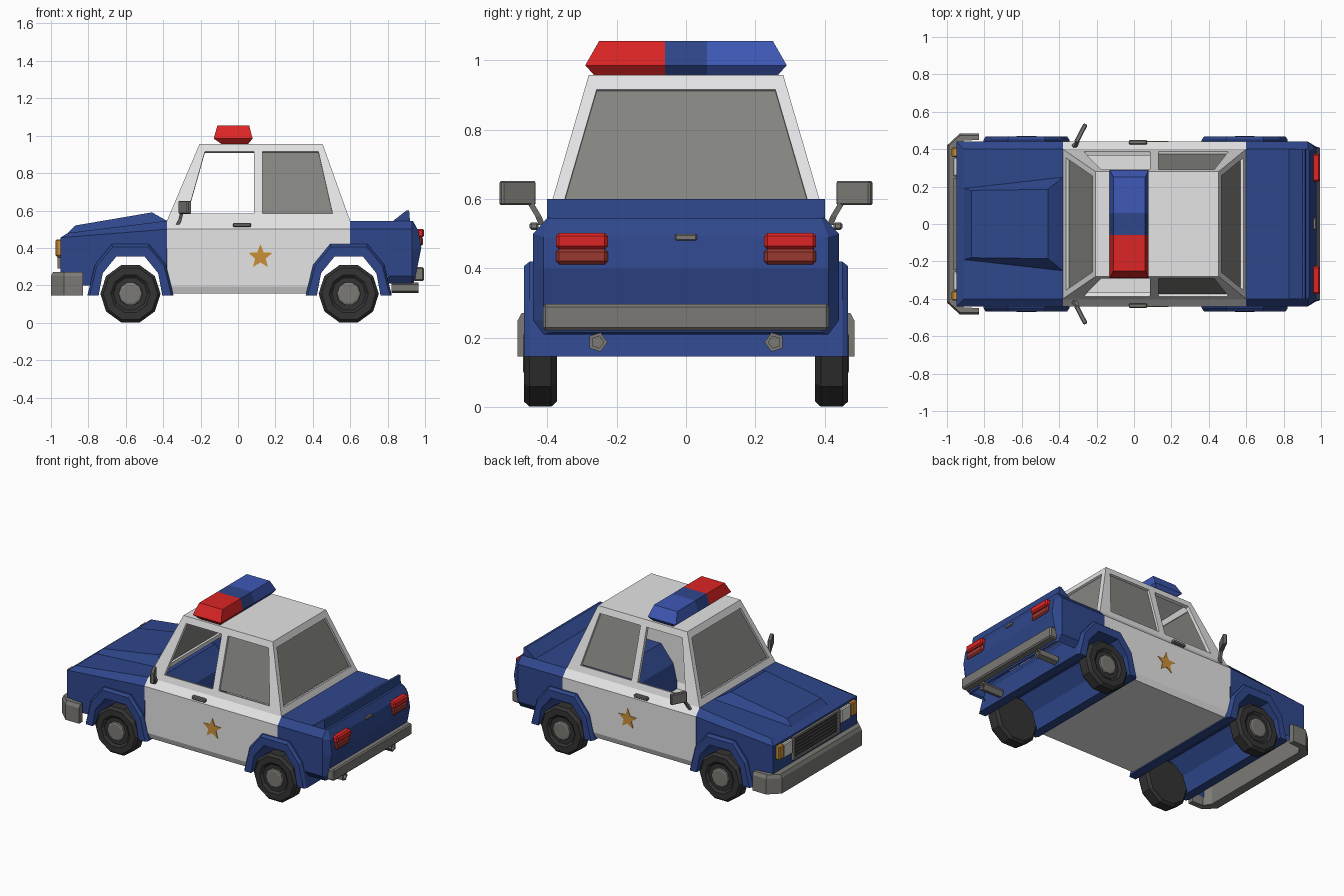
import bpy, bmesh, math
from mathutils import Vector, Matrix

if "Cube" in bpy.data.objects:
    bpy.data.objects.remove(bpy.data.objects["Cube"])

def material(name, r, g, b):
    m = bpy.data.materials.new(name)
    m.diffuse_color = (r, g, b, 1)
    m.use_nodes = True
    m.node_tree.nodes["Principled BSDF"].inputs["Base Color"].default_value = m.diffuse_color
    return m

BLUE = material("body blue", .028, .063, .26)
WHITE = material("body white", .78, .78, .79)
RED = material("lamp red", .72, .018, .018)
DARKRED = material("reflector red", .32, .04, .03)
LIGHTBLUE = material("beacon blue", .05, .1, .48)
BLACK = material("tyre black", .033, .033, .033)
GREY = material("trim grey", .2, .195, .18)
GLASS = material("glass grey", .235, .235, .22)
AMBER = material("amber", .6, .28, .04)
LAMP = material("headlight white", .7, .7, .68)

def build(name, polys, mats, mirror=False):
    """polys: list of (points, material index)"""
    bm = bmesh.new()
    for pts, mi in polys:
        f = bm.faces.new([bm.verts.new(p) for p in pts])
        f.material_index = mi
    bmesh.ops.remove_doubles(bm, verts=bm.verts, dist=1e-5)
    bmesh.ops.recalc_face_normals(bm, faces=bm.faces)
    me = bpy.data.meshes.new(name)
    bm.to_mesh(me)
    bm.free()
    for m in mats:
        me.materials.append(m)
    ob = bpy.data.objects.new(name, me)
    bpy.context.collection.objects.link(ob)
    if mirror:
        mod = ob.modifiers.new("mirror", 'MIRROR')
        mod.use_axis = (False, True, False)
    return ob

def loft(rings, caps=True, mi=0):
    n = len(rings[0])
    polys = [([a[i], a[(i + 1) % n], b[(i + 1) % n], b[i]], mi)
             for a, b in zip(rings, rings[1:]) for i in range(n)]
    if caps:
        polys += [(rings[0], mi), (rings[-1], mi)]
    return polys

def box(name, x, y, z, mat, mirror=False, bevel=0, rot=0):
    c = Vector(((x[0] + x[1]) / 2, (y[0] + y[1]) / 2, (z[0] + z[1]) / 2))
    R = Matrix.Rotation(rot, 3, 'Z')
    rings = [[c + R @ (Vector((a, b, k)) - c) for a, b in
              ((x[0], y[0]), (x[1], y[0]), (x[1], y[1]), (x[0], y[1]))] for k in z]
    ob = build(name, loft(rings), [mat], mirror)
    if bevel:
        m = ob.modifiers.new("bevel", 'BEVEL')
        m.width, m.segments = bevel, 1
    return ob

def circle(n, r, x, y, z):
    return [(x + r * math.cos(math.tau * i / n), y, z + r * math.sin(math.tau * i / n)) for i in range(n)]

FX, RX = -.575, .592          # axle positions
side = lambda pts: [(x, .44, z) for x, z in pts]
half = lambda a, b: [a, b, (b[0], 0, b[2]), (a[0], 0, a[2])]

# Front body: side with wheel notch, nose, shoulder, hood with raised panel
front = [
    side([(-.95, .2), (-.95, .455), (-.38, .5), (-.38, .2), (FX + .17, .29), (FX + .09, .39),
          (FX - .09, .39), (FX - .17, .29), (FX - .2, .2)]),
    half((-.95, .44, .2), (-.95, .44, .455)),
    [(-.95, .44, .455), (-.38, .44, .5), (-.38, .4, .545), (-.91, .4, .48)],
    half((-.95, .44, .455), (-.91, .4, .48)),
    [(-.91, .4, .48), (-.38, .4, .545), (-.38, .25, .545), (-.91, .19, .48)],
    [(-.91, .19, .48), (-.38, .25, .545), (-.46, .185, .59), (-.87, .18, .52)],
    half((-.91, .19, .48), (-.87, .18, .52)),
    half((-.87, .18, .52), (-.46, .185, .59)),
    half((-.46, .185, .59), (-.38, .25, .545)),
]
build("front_body", [(p, 0) for p in front], [BLUE], True)

# Middle body: doors, shoulder, sill and floor
middle = [
    side([(-.38, .5), (.6, .5), (.6, .39), (RX - .09, .39), (RX - .17, .29), (RX - .2, .195), (-.375, .195)]),
    [(-.38, .44, .5), (.6, .44, .5), (.6, .4, .545), (-.38, .4, .545)],
    [(-.375, .44, .195), (RX - .2, .44, .195), (RX - .2, .425, .157), (-.375, .425, .157)],
    half((-.375, .425, .157), (RX - .2, .425, .157)),
]
build("door_body", [(p, 0) for p in middle], [WHITE], True)

# Rear body: side, deck and tapered tail
ring1 = [(.93, .41, .21), (.93, .44, .25), (.93, .44, .39), (.93, .44, .5), (.93, .4, .545)]
ring2 = [(.94, .39, .215), (.95, .41, .25), (.98, .41, .4), (.965, .41, .49), (.935, .39, .545)]
rear = [
    side([(.6, .5), (.6, .39), (RX + .09, .39), (RX + .17, .29), (RX + .2, .25), (.93, .25), (.93, .39), (.93, .5)]),
    [(.6, .44, .5), (.93, .44, .5), (.93, .4, .545), (.6, .4, .545)],
    half((.6, .4, .545), (.93, .4, .545)),
    [(.8, .44, .25), (.93, .44, .25), (.93, .41, .21), (.8, .41, .21)],
    half((.93, .4, .545), (.935, .39, .545)),
    half((.93, .41, .21), (.94, .39, .215)),
]
rear += [[ring1[i], ring1[i + 1], ring2[i + 1], ring2[i]] for i in range(4)]
rear += [half(ring2[i], ring2[i + 1]) for i in range(4)]
build("rear_body", [(p, 0) for p in rear], [BLUE], True)
build("spoiler", loft([[(x, y, z) for x, z in ((.83, .545), (.9, .6), (.915, .6), (.92, .54))]
                       for y in (-.4, .4)]), [BLUE])

# Wheel arches run the full width as bent bands
OUT = [(-.23, .147), (-.19, .31), (-.1, .42), (.1, .42), (.19, .31), (.23, .147)]
INN = [(.17, .147), (.148, .265), (.075, .355), (-.075, .355), (-.148, .265), (-.17, .147)]
for nm, cx in (("front_arch", FX), ("rear_arch", RX)):
    def arch(y, s):
        return [(cx + x * s, y, .147 + (z - .147) * s) for x, z in OUT] + [(cx + x, y, z) for x, z in INN]
    build(nm, loft([arch(-.467, .95), arch(-.45, 1), arch(.45, 1), arch(.467, .95)]), [BLUE])

# Wheels with hubs
for nm, cx in (("front", FX), ("rear", RX)):
    prof = [(.372, .145), (.388, .161), (.45, .161), (.467, .145), (.467, .105), (.455, .09)]
    build(nm + "_wheels", loft([circle(10, r, cx, y, .155) for y, r in prof]), [BLACK], True)
    build(nm + "_hubs", loft([circle(10, r, cx, y, .155) for y, r in ((.45, .065), (.466, .062), (.47, .05))]),
          [GREY], True)

# Cabin frame: rows of x positions at four heights, leaving window openings
ROWS = [(.545, [-.38, -.28, .085, .13, .515, .6]), (.585, [-.363, -.27, .085, .13, .505, .585]),
        (.915, [-.223, -.177, .085, .13, .43, .467]), (.957, [-.205, -.165, .085, .13, .42, .452])]
wy = lambda z: .4 - .12 * (z - .545) / .412
frame, glass = [], []
for r in range(3):
    (z0, a), (z1, b) = ROWS[r], ROWS[r + 1]
    y0, y1 = wy(z0), wy(z1)
    for c in range(5):
        q = [(a[c], y0, z0), (a[c + 1], y0, z0), (b[c + 1], y1, z1), (b[c], y1, z1)]
        if r != 1 or c not in (1, 3):
            frame.append((q, 0))
        elif c == 3:
            glass.append(([(x, y - .015, z) for x, y, z in q], 0))
    for e, d in ((0, .015), (5, -.015)):
        p = [(a[e], y0, z0), (a[e], y0 - .035, z0), (b[e], y1 - .035, z1), (b[e], y1, z1)]
        q = half(p[1], p[2])
        frame.append((p, 0))
        if r == 1:
            glass.append(([(x + d, y, z) for x, y, z in q], 0))
        else:
            frame.append((q, 0))
top = ROWS[3][1]
frame.append(([(x, .28, .957) for x in top] + [(top[-1], 0, .957), (top[0], 0, .957)], 0))
cabin = build("cabin_frame", frame, [WHITE], True)
s = cabin.modifiers.new("thickness", 'SOLIDIFY')
s.thickness, s.offset = .022, -1
build("window_glass", glass, [GLASS], True)

# Roof light bar, split in three along its length
YS = [(-1, -.06, 0), (-.06, .06, 1), (.06, 1, 2)]
bar = []
for lo, hi, mi in YS:
    rings = []
    for z, x0, x1, w in ((.957, -.09, .055, .265), (.985, -.13, .078, .29), (1.055, -.11, .06, .25)):
        l, h = max(lo, -w), min(hi, w)
        rings.append([(x0, l, z), (x1, l, z), (x1, h, z), (x0, h, z)])
    bar += loft(rings, True, mi)
build("light_bar", bar, [RED, BLUE, LIGHTBLUE])

# Bumpers
def bumper_ring(z, k):
    o = [(-.83, .485 - k), (-.93, .485 - k), (-1 + k, .42)]
    i = [(-.94, .40), (-.91, .445), (-.83, .45)]
    h = o + i
    full = o[::1] + [(x, -y) for x, y in o[::-1]] + [(x, -y) for x, y in i[::-1]] + i
    return [(x, y, z) for x, y in full]
build("front_bumper", loft([bumper_ring(.147, 0), bumper_ring(.25, 0), bumper_ring(.272, .012)]), [GREY])
box("rear_bumper", (.94, .995), (-.412, .412), (.222, .297), GREY, bevel=.008)

# Front lamps and grille
box("headlights", (-.968, -.94), (.255, .355), (.345, .44), LAMP, True, .006)
box("turn_signals", (-.975, -.93), (.357, .41), (.355, .445), AMBER, True, .006)
box("grille_mesh", (-.956, -.945), (-.225, .225), (.295, .435), BLACK)
for z in (.29, .43):
    box("grille_rail", (-.965, -.945), (-.245, .245), (z, z + .014), GREY)
box("grille_posts", (-.965, -.945), (.228, .245), (.29, .444), GREY, True)
for i in range(5):
    z = .32 + i * .022
    box("grille_slat", (-.959, -.95), (-.228, .228), (z, z + .004), GREY)

# Tail lamps, boot handle and exhausts
box("tail_lamps", (.95, .995), (.225, .375), (.456, .502), RED, True, .009)
box("tail_reflectors", (.95, .99), (.225, .375), (.412, .456), DARKRED, True, .009)
box("boot_handle", (.955, .975), (-.032, .032), (.48, .499), GREY, bevel=.004)
def pipe_ring(x, r):
    return [(x, .255 - r * math.cos(math.tau * i / 5), .188 + r * math.sin(math.tau * i / 5)) for i in range(5)]
build("exhausts", loft([pipe_ring(.82, .029), pipe_ring(.965, .029), pipe_ring(.965, .018), pipe_ring(.9, .018)]),
      [GREY], True)

# Door handles, badges and mirrors
box("door_handles", (-.028, .07), (.425, .45), (.511, .533), GREY, True, .005)
star = [(.12 + r * math.sin(math.pi * i / 5), .3525 + r * math.cos(math.pi * i / 5))
        for i, r in ((k, .068 if k % 2 == 0 else .03) for k in range(10))]
build("star_badges", loft([[(x, y, z) for x, z in star] for y in (.438, .444)]), [AMBER], True)
box("mirror_heads", (-.296, -.272), (.43, .54), (.582, .652), GREY, True, .005, -.48)
def stalk(x, y, z, r=.009):
    return [(x - r, y - r, z), (x + r, y - r, z), (x + r, y + r, z), (x - r, y + r, z)]
build("mirror_stalks", loft([stalk(-.322, .415, .525), stalk(-.31, .425, .55), stalk(-.3, .45, .592)]), [GREY], True)
